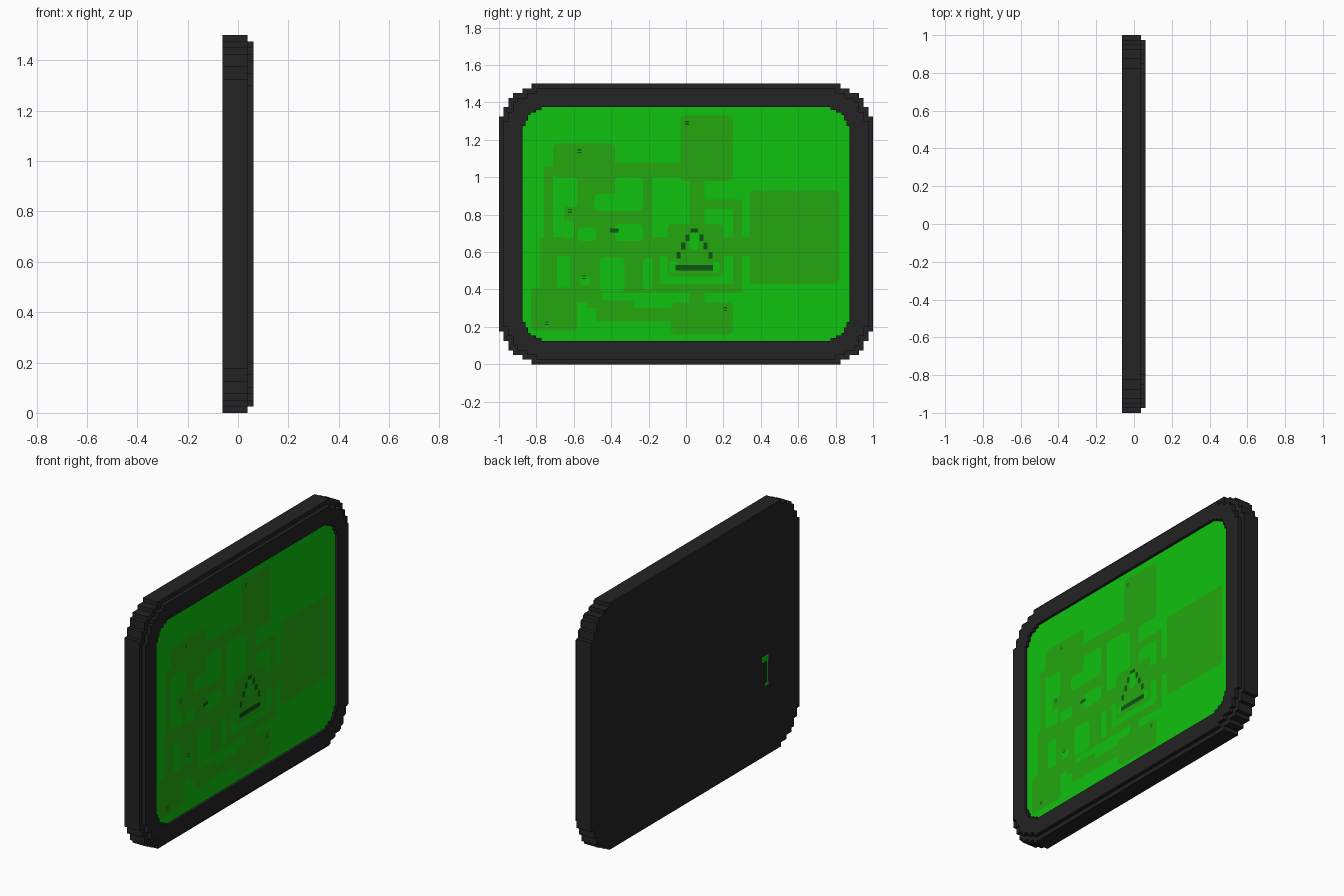
import bpy, bmesh, math

cube = bpy.data.objects.get("Cube")
if cube:
    bpy.data.objects.remove(cube, do_unlink=True)


def material(name, rgb):
    m = bpy.data.materials.new(name)
    m.use_nodes = True
    m.diffuse_color = (*rgb, 1)
    m.node_tree.nodes["Principled BSDF"].inputs["Base Color"].default_value = (*rgb, 1)
    return m


BLACK = material("charcoal", (0.017, 0.017, 0.017))
GREEN = material("bright green", (0.0045, 0.54, 0.0045))
OLIVE = material("olive green", (0.018, 0.385, 0.005))
DARK = material("dark green", (0.004, 0.09, 0.007))

X_BACK, X_STEP, X_FRONT, X_SCREEN = -0.0625, 0.0375, 0.0615, 0.045
MID_Z = 0.75


def finish(name, bm, mat):
    mesh = bpy.data.meshes.new(name)
    bm.to_mesh(mesh)
    bm.free()
    mesh.materials.append(mat)
    obj = bpy.data.objects.new(name, mesh)
    bpy.context.collection.objects.link(obj)
    return obj


def stepped_loop(hw, hh, scale=1.0):
    """Counter-clockwise (y, z) rectangle with stair-stepped corners."""
    s = [(0, .175), (.025, .175), (.025, .125), (.05, .125), (.05, .075), (.075, .075),
         (.075, .05), (.125, .05), (.125, .025), (.175, .025), (.175, 0)]
    s = [(a * scale, b * scale) for a, b in s]
    pts = []
    for sy, sz in ((-1, -1), (1, -1), (1, 1), (-1, 1)):
        corner = [(sy * (hw - a), MID_Z + sz * (hh - b)) for a, b in s]
        pts += corner if sy * sz > 0 else corner[::-1]
    return pts


def prism(name, pts, x0, x1, mat):
    bm = bmesh.new()
    lo = [bm.verts.new((x0, y, z)) for y, z in pts]
    hi = [bm.verts.new((x1, y, z)) for y, z in pts]
    bm.faces.new(lo[::-1])
    bm.faces.new(hi)
    for i in range(len(pts)):
        j = (i + 1) % len(pts)
        bm.faces.new((lo[i], lo[j], hi[j], hi[i]))
    return finish(name, bm, mat)


def ring(name, outer, inner, x0, x1, mat):
    bm = bmesh.new()
    loops = [[bm.verts.new((x, y, z)) for y, z in pts]
             for x, pts in ((x0, outer), (x1, outer), (x1, inner), (x0, inner))]
    n = len(outer)
    for k in range(4):
        a, b = loops[k], loops[(k + 1) % 4]
        for i in range(n):
            j = (i + 1) % n
            bm.faces.new((a[i], a[j], b[j], b[i]))
    return finish(name, bm, mat)


def patches(name, rects, x, mat, radius=0.0, facing=1):
    """Flat rounded rectangles, given as y0, y1, z0, z1 in hundredths."""
    bm = bmesh.new()
    for rect in rects:
        y0, y1, z0, z1 = (v / 100 for v in rect)
        r = min(radius, (y1 - y0) / 2.2, (z1 - z0) / 2.2)
        pts = []
        for q, (cy, cz) in enumerate(((y1 - r, z1 - r), (y0 + r, z1 - r),
                                      (y0 + r, z0 + r), (y1 - r, z0 + r))):
            for k in range(4 if r else 1):
                a = math.pi / 2 * (q + k / 3)
                pts.append((cy + r * math.cos(a), cz + r * math.sin(a)))
        verts = [bm.verts.new((x, y, z)) for y, z in pts]
        bm.faces.new(verts if facing > 0 else verts[::-1])
    return finish(name, bm, mat)


# Casing: stepped slab with a raised bezel
prism("casing", stepped_loop(1.0, 0.75), X_BACK, X_STEP, BLACK)
inner = stepped_loop(0.873, 0.625, 0.57)
ring("bezel", stepped_loop(0.975, 0.725), inner, X_STEP, X_FRONT, BLACK)

# Screen panel
prism("screen", inner, X_STEP - 0.005, X_SCREEN, GREEN)

# Map rooms
rooms = [(-71, -38, 100, 118), (-3, 25, 98, 133), (34, 82, 43, 93),
         (-83, -58, 18, 41), (-8, 25, 16, 33), (-10, 20, 47, 75)]
patches("map_rooms", rooms, X_SCREEN + 0.002, OLIVE, 0.025)

# Map corridors
halls = [(-76, -71, 64, 104), (-76, -66, 101, 106), (-42, 1, 100, 108),
         (-65, -18, 62, 103), (2, 10, 70, 102), (2, 30, 83, 88), (25, 30, 60, 88),
         (-78, 37, 58, 68), (-78, -69, 38, 62), (-62, -14, 38, 62),
         (-18, 30, 38, 43), (25, 30, 38, 62), (2, 10, 30, 41),
         (-62, -48, 33, 41), (-48, -28, 23, 34), (-53, -45, 30, 40), (-31, -5, 23, 30)]
patches("map_corridors", halls, X_SCREEN + 0.002, OLIVE, 0.015)

# Open ground between the corridors
gaps = [(-65, -58, 84, 100), (-49, -35, 82, 91), (-38, -23, 82, 100),
        (-38, -23, 66, 75), (-58, -48, 66, 73), (-65, -60, 67, 77),
        (-46, -33, 39, 57), (-23, -18, 40, 57), (-57, -51, 42, 47),
        (2, 7, 61, 71), (-9, -4, 49, 55), (14, 18, 49, 55)]
patches("map_gaps", gaps, X_SCREEN + 0.003, GREEN, 0.022)

# Triangular position marker, mirrored about its own centre line
c = 4.5
marker = [(c - 10, c + 10, 50.2, 53), (c - 2, c + 2, 70.5, 72.5)]
for d, z0, z1 in ((3.7, 66, 69.5), (6, 61.5, 65), (8.6, 56.5, 60)):
    for s in (-1, 1):
        marker.append((c + s * d - 1.1, c + s * d + 1.1, z0, z1))
marker.append((-40.5, -36, 70.5, 72.5))
patches("position_marker", marker, X_SCREEN + 0.004, DARK)

# Small paired dashes labelling rooms
dashes = []
for y, z in ((.5, 129), (-57, 114), (-62, 82), (-54.5, 46.5), (-74.5, 22), (21, 29.5)):
    for dz in (-.7, .7):
        dashes.append((y - 1, y + 1, z + dz - .3, z + dz + .3))
patches("room_dashes", dashes, X_SCREEN + 0.004, DARK)

# Small stem-shaped mark on the rear
rear = [(-70, -64, 57.5, 61), (-69.6, -68.6, 44, 58), (-70, -67, 42.5, 44.5)]
patches("rear_mark", rear, X_BACK - 0.001, GREEN, 0.0, -1)
